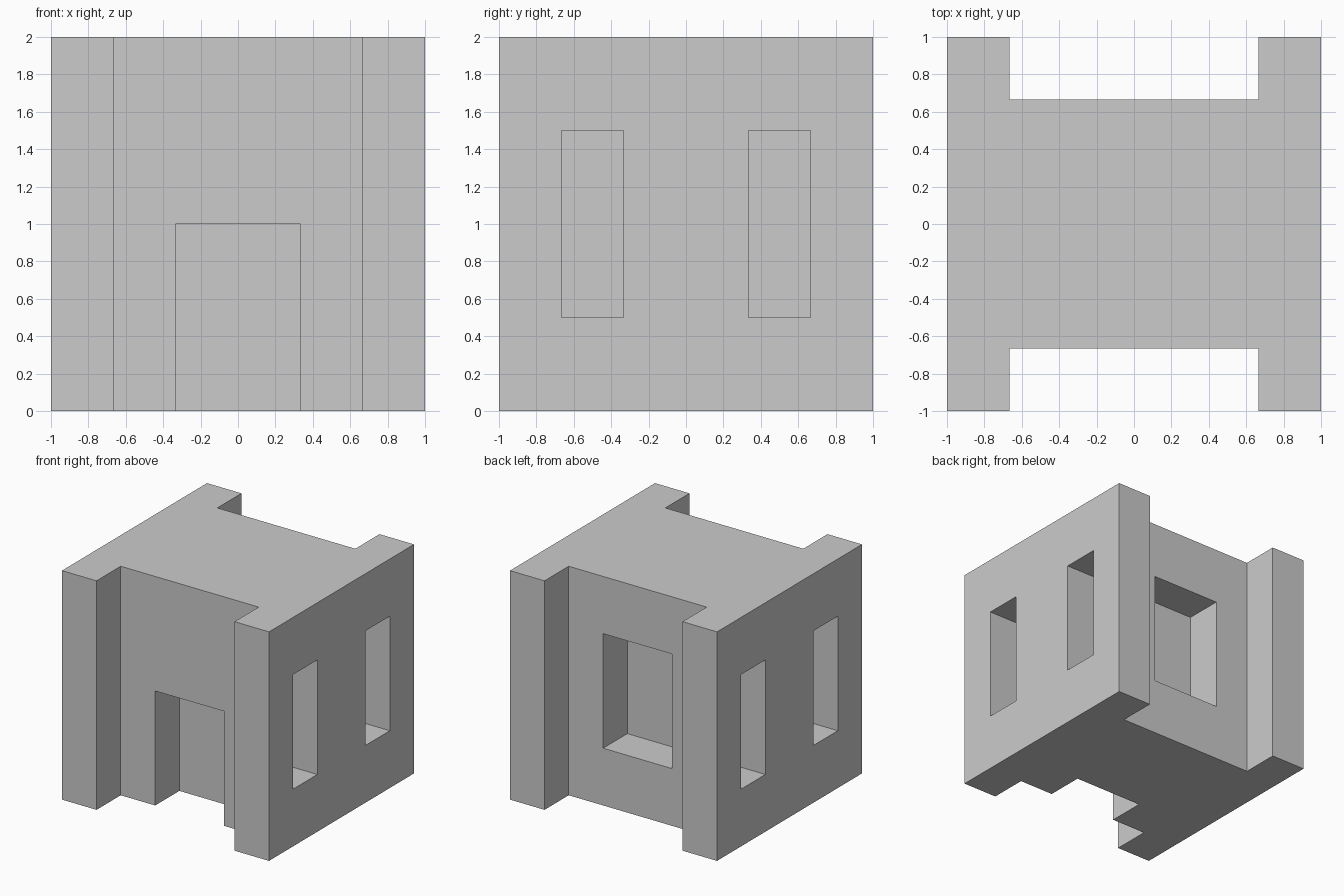
import bpy, bmesh

if "Cube" in bpy.data.objects:
    bpy.data.objects.remove(bpy.data.objects["Cube"])

T = 2 / 3   # outer third line
S = 1 / 3   # inner third line


def finish(name, bm):
    bmesh.ops.recalc_face_normals(bm, faces=bm.faces)
    mesh = bpy.data.meshes.new(name)
    bm.to_mesh(mesh)
    bm.free()
    obj = bpy.data.objects.new(name, mesh)
    bpy.context.collection.objects.link(obj)
    return obj


def add_box(bm, lo, hi):
    size = [b - a for a, b in zip(lo, hi)]
    mid = [(a + b) / 2 for a, b in zip(lo, hi)]
    verts = bmesh.ops.create_cube(bm, size=1)["verts"]
    bmesh.ops.scale(bm, verts=verts, vec=size)
    bmesh.ops.translate(bm, verts=verts, vec=mid)


# House body: H-shaped plan with recessed front and back, pulled up
plan = [(-1, -1), (-T, -1), (-T, -T), (T, -T), (T, -1), (1, -1),
        (1, 1), (T, 1), (T, T), (-T, T), (-T, 1), (-1, 1)]
bm = bmesh.new()
base = bm.faces.new([bm.verts.new((x, y, 0)) for x, y in plan])
top = bmesh.ops.extrude_face_region(bm, geom=[base], use_keep_orig=True)["geom"]
bmesh.ops.translate(bm, vec=(0, 0, 2),
                    verts=[g for g in top if isinstance(g, bmesh.types.BMVert)])
body = finish("house_body", bm)

# Openings: doorway, back window and two windows on each side
bm = bmesh.new()
add_box(bm, (-S, -0.9, -0.2), (S, -S, 1))
add_box(bm, (-S, S, 0.5), (S, 0.9, 1.5))
for sx in (-1, 1):
    for sy in (-1, 1):
        xs = sorted((sx * (T + 0.001), sx * 1.2))
        ys = sorted((sy * S, sy * T))
        add_box(bm, (xs[0], ys[0], 0.5), (xs[1], ys[1], 1.5))
cutter = finish("opening_cutter", bm)
cutter.hide_render = True

# Cut the openings out of the body
mod = body.modifiers.new("openings", "BOOLEAN")
mod.operation = "DIFFERENCE"
mod.solver = "EXACT"
mod.object = cutter
bpy.context.view_layer.objects.active = body
body.select_set(True)
bpy.ops.object.modifier_apply(modifier=mod.name)
bpy.data.objects.remove(cutter)
